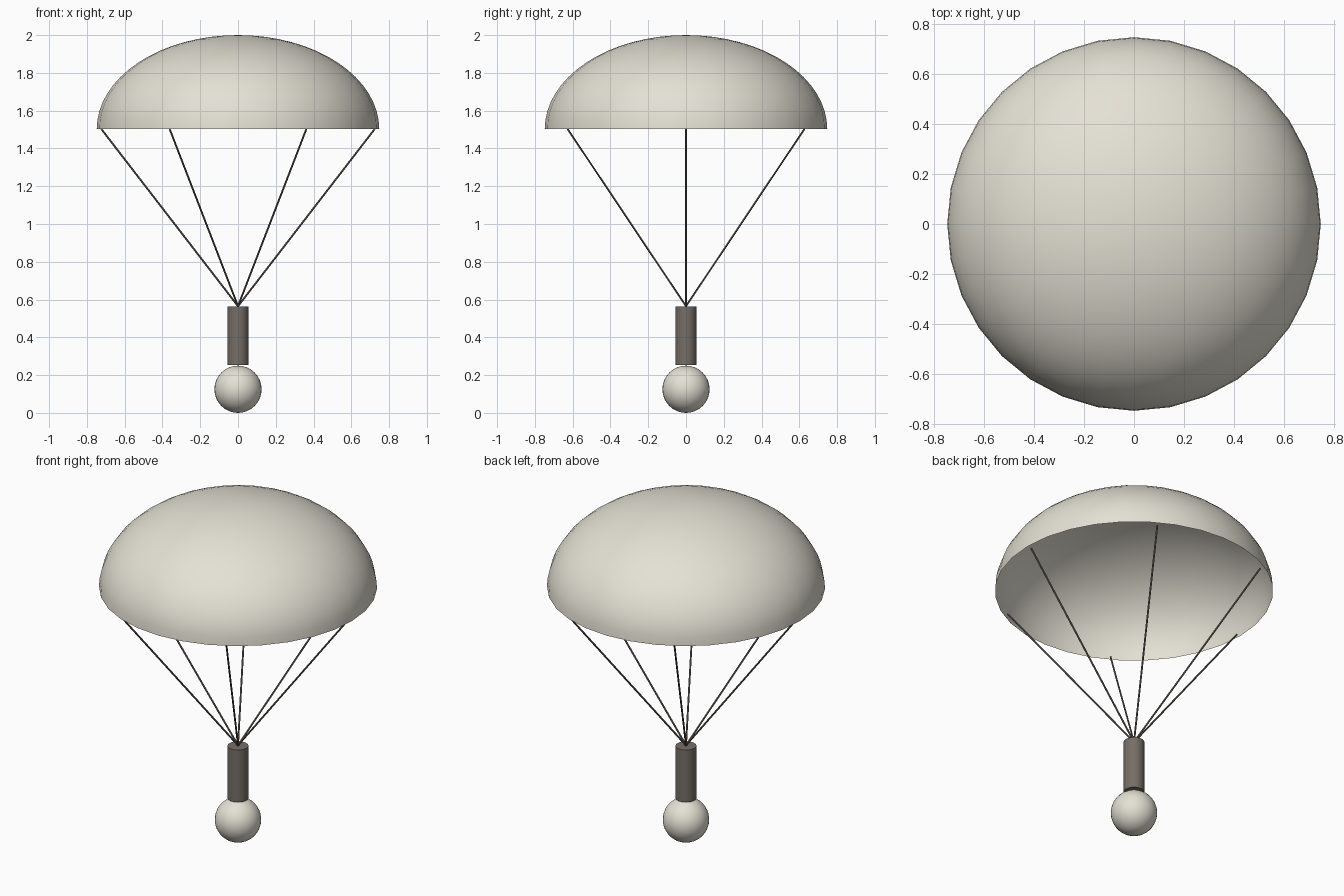
import bpy, bmesh, math
from mathutils import Vector

cube = bpy.data.objects.get("Cube")
if cube:
    bpy.data.objects.remove(cube, do_unlink=True)


def material(name, rgb):
    mat = bpy.data.materials.new(name)
    mat.use_nodes = True
    mat.diffuse_color = (*rgb, 1)
    mat.node_tree.nodes["Principled BSDF"].inputs["Base Color"].default_value = (*rgb, 1)
    return mat


cream = material("cream", (0.78, 0.75, 0.66))
grey = material("warm grey", (0.18, 0.157, 0.135))


def finish(name, mat):
    obj = bpy.context.object
    obj.name = name
    obj.data.materials.append(mat)
    bpy.ops.object.shade_smooth_by_angle(angle=math.radians(40))


RIM_Z, RADIUS, HEIGHT = 1.502, 0.748, 0.498
HUB = Vector((0, 0, 0.565))

# Canopy: the open upper half of a flattened sphere
bpy.ops.mesh.primitive_uv_sphere_add(segments=32, ring_count=32, radius=1)
canopy = bpy.context.object
bm = bmesh.new()
bm.from_mesh(canopy.data)
bmesh.ops.delete(bm, geom=[v for v in bm.verts if v.co.z < -0.01], context='VERTS')
bmesh.ops.scale(bm, vec=(RADIUS, RADIUS, HEIGHT), verts=bm.verts)
bmesh.ops.translate(bm, vec=(0, 0, RIM_Z), verts=bm.verts)
bm.to_mesh(canopy.data)
bm.free()
finish("canopy", cream)

# Six cords from the rim to the top of the body
for i in range(6):
    a = i * math.pi / 3
    top = Vector((0.723 * math.cos(a), 0.723 * math.sin(a), RIM_Z))
    span = top - HUB
    bpy.ops.mesh.primitive_cylinder_add(vertices=8, radius=0.005, depth=span.length,
                                        location=(top + HUB) / 2,
                                        rotation=span.to_track_quat('Z', 'Y').to_euler())
    finish(f"cord_{i + 1}", grey)

# Cylindrical body
bpy.ops.mesh.primitive_cylinder_add(vertices=24, radius=0.056, depth=0.31,
                                    location=(0, 0, 0.408))
finish("body", grey)

# Ball weight
bpy.ops.mesh.primitive_uv_sphere_add(segments=32, ring_count=16, radius=0.125,
                                     location=(0, 0, 0.125))
finish("ball", cream)
